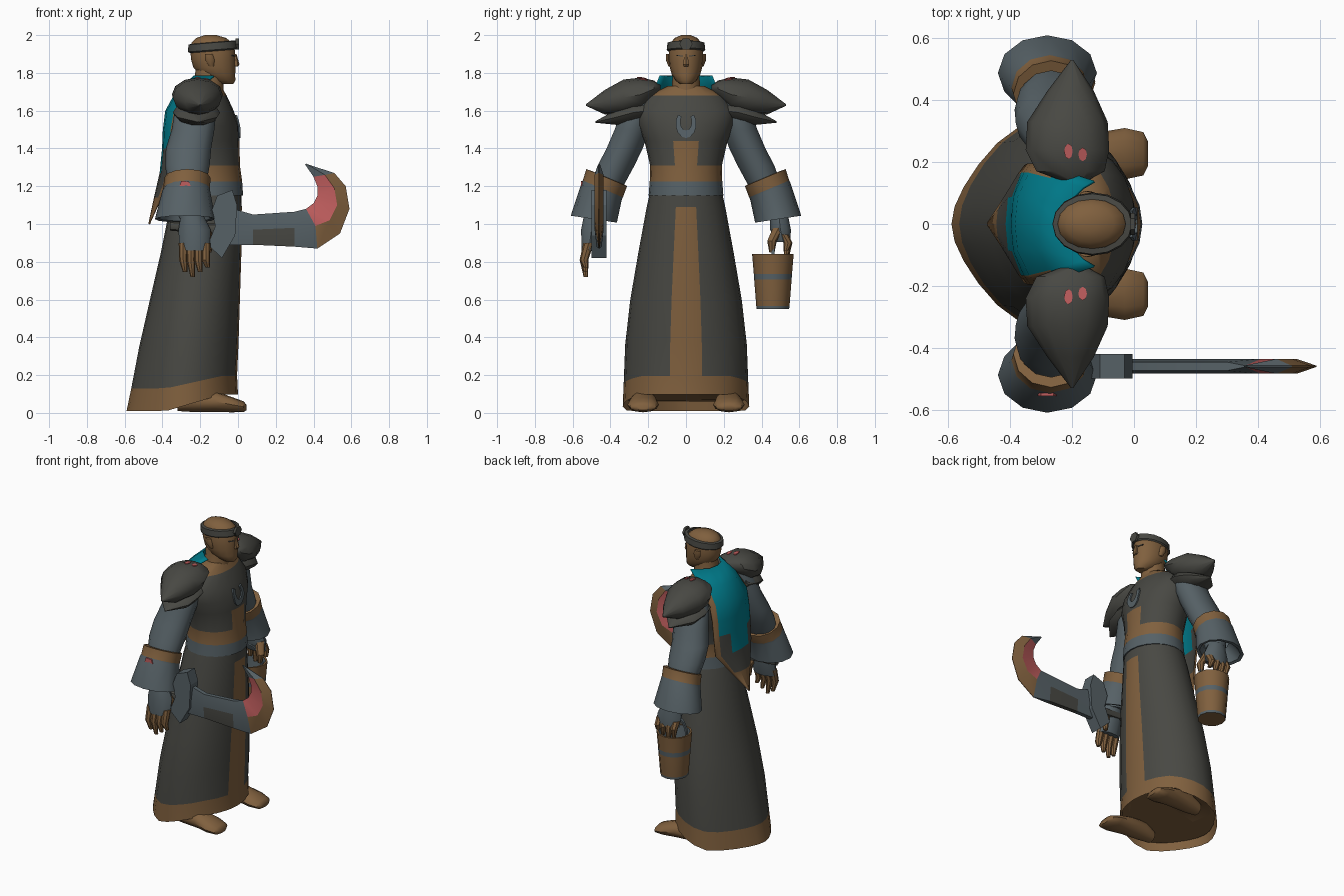
import bpy, bmesh, math
from mathutils import Vector
from mathutils.bvhtree import BVHTree

if "Cube" in bpy.data.objects:
    bpy.data.objects.remove(bpy.data.objects["Cube"])

DARK, GREY, BROWN, TEAL, RED = range(5)
MATS = []
for label, rgb in [("dark cloth", (72, 72, 67)), ("blue grey", (86, 97, 102)), ("brown", (128, 96, 62)),
                   ("teal", (0, 122, 138)), ("red", (192, 94, 94))]:
    m = bpy.data.materials.new(label)
    m.diffuse_color = [((c / 255 + 0.055) / 1.055) ** 2.4 if c > 10 else 0.0 for c in rgb] + [1]
    m.use_nodes = True
    m.node_tree.nodes["Principled BSDF"].inputs["Base Color"].default_value = m.diffuse_color
    MATS.append(m)


def make(name, verts, faces, paint, angle=40):
    """Mesh object; paint is a material index or a rule on the face centre."""
    bm = bmesh.new()
    vs = [bm.verts.new(v) for v in verts]
    for f in faces:
        bm.faces.new([vs[i] for i in f])
    bmesh.ops.recalc_face_normals(bm, faces=bm.faces)
    for f in bm.faces:
        f.material_index = paint(f.calc_center_median()) if callable(paint) else paint
    me = bpy.data.meshes.new(name)
    bm.to_mesh(me)
    bm.free()
    for m in MATS:
        me.materials.append(m)
    ob = bpy.data.objects.new(name, me)
    bpy.context.collection.objects.link(ob)
    bpy.context.view_layer.objects.active = ob
    ob.select_set(True)
    bpy.ops.object.shade_smooth_by_angle(angle=math.radians(angle))
    ob.select_set(False)
    return ob


def loft(name, rings, paint, n=12, axis="z", side=1, caps=(True, True), tweak=None, angle=40):
    """Skin elliptical rings (cx, cy, cz, ra, rb) stacked along an axis; side=-1 mirrors in y."""
    verts, faces = [], []
    for cx, cy, cz, ra, rb in rings:
        for k in range(n):
            a = 2 * math.pi * k / n
            p, q = ra * math.cos(a), rb * math.sin(a)
            off = {"z": (p, q, 0), "y": (p, 0, q), "x": (0, p, q)}[axis]
            v = Vector((cx, cy, cz)) + Vector(off)
            if tweak:
                v = tweak(v)
            verts.append((v.x, v.y * side, v.z))
    for r in range(len(rings) - 1):
        for k in range(n):
            j = (k + 1) % n
            faces.append((r * n + k, r * n + j, (r + 1) * n + j, (r + 1) * n + k))
    if caps[0]:
        faces.append(tuple(range(n)))
    if caps[1]:
        faces.append(tuple(range((len(rings) - 1) * n, len(rings) * n)))
    return make(name, verts, faces, paint, angle)


def prism(name, pts, to3d, d0, d1, paint):
    """Extrude a 2D outline from depth d0 to d1."""
    n = len(pts)
    verts = [to3d(a, b, d) for d in (d0, d1) for a, b in pts]
    faces = [tuple(range(n)), tuple(range(n, 2 * n))]
    faces += [(i, (i + 1) % n, n + (i + 1) % n, n + i) for i in range(n)]
    return make(name, verts, faces, paint, 20)


def mark(name, target, near, ra, rb):
    """Small red patch laid on the target surface below a point."""
    tree = BVHTree.FromPolygons([v.co for v in target.data.vertices], [p.vertices for p in target.data.polygons])
    verts, k = [], 8
    for lift in (-.003, .005):
        for i in range(k):
            a = 2 * math.pi * i / k
            p = Vector(near) + Vector((ra * math.cos(a), rb * math.sin(a), 0))
            verts.append(tree.ray_cast(p, Vector((0, 0, -1)))[0] + Vector((0, 0, lift)))
    faces = [tuple(range(k)), tuple(range(k, 2 * k))] + [(i, (i + 1) % k, k + (i + 1) % k, k + i) for i in range(k)]
    make(name, verts, faces, RED)


# Robe skirt: hem lifts towards the front, back narrows to a soft ridge
def hem_lift(v):
    w = max(0, 1 - v.z / 0.5)
    lift = 0.09 * w * min(1, max(0, (v.x + 0.38) / 0.3))
    t = max(0, (-.29 - v.x) / .3)
    return Vector((v.x, v.y * (1 - .38 * t * t), v.z + lift))


def skirt_paint(c):
    if c.z < 0.13 + 0.07 * min(1, max(0, (c.x + 0.38) / 0.3)):
        return BROWN
    stripe = c.x > -0.1 and abs(c.y) < 0.056 and c.z < 1.1
    return BROWN if stripe else DARK


loft("robe_skirt", [(-.295, 0, .01, .295, .335), (-.285, 0, .13, .28, .33), (-.26, 0, .35, .263, .322),
                    (-.228, 0, .6, .238, .295), (-.195, 0, .85, .213, .252), (-.17, 0, 1.09, .19, .208),
                    (-.16, 0, 1.17, .178, .19)],
     skirt_paint, 24, caps=(False, True), tweak=hem_lift)
loft("robe_lining", [(-.29, 0, .06, .28, .32), (-.29, 0, .065, .27, .31)], BROWN, 24, tweak=hem_lift)


# Torso with belt, waistband, apron panel and collar
def torso_paint(c):
    if c.z < 1.23:
        return GREY
    if c.z < 1.31 or c.z > 1.68:
        return BROWN
    return BROWN if c.x > -0.1 and abs(c.y) < 0.08 and c.z < 1.44 else DARK


loft("torso", [(-.16, 0, 1.15, .187, .198), (-.158, 0, 1.225, .18, .192), (-.16, 0, 1.31, .17, .19),
               (-.17, 0, 1.44, .178, .22), (-.178, 0, 1.52, .183, .255), (-.185, 0, 1.6, .162, .265),
               (-.175, 0, 1.68, .115, .2), (-.165, 0, 1.73, .075, .1)], torso_paint, 20)
crescent = [(.055 * math.cos(a), 1.53 + .075 * math.sin(a)) for a in [math.radians(140 + 26 * i) for i in range(11)]]
crescent += [(.03 * math.cos(a), 1.54 + .045 * math.sin(a)) for a in [math.radians(400 - 26 * i) for i in range(11)]]
prism("chest_emblem", crescent, lambda a, b, d: (d - 0.3 * max(0, b - 1.52), a, b), .003, .012, GREY)

# Cape: teal panel, brown border, dark tail running to a point
rows = [(1.785, -.235, -.13, .14), (1.7, -.33, -.24, .175), (1.6, -.385, -.315, .195), (1.5, -.398, -.335, .195),
        (1.4, -.402, -.345, .195), (1.27, -.415, -.355, .19), (1.14, -.445, -.41, .1), (1.0, -.475, -.475, .004)]
cols = [-1, -.85, -.45, 0, .45, .85, 1]
verts = [(xc + (xe - xc) * abs(t) ** 2.6, t * hw, z) for z, xc, xe, hw in rows for t in cols]
faces = [(r * 7 + c, r * 7 + c + 1, r * 7 + c + 8, r * 7 + c + 7) for r in range(len(rows) - 1) for c in range(6)]


def cape_paint(c):
    hw = .19 if c.z > 1.27 else .19 * (c.z - 1.0) / .27
    if abs(c.y) > .8 * hw and c.z < 1.72 or c.z < 1.1:
        return BROWN
    return TEAL if c.z > 1.38 or (c.z > 1.28 and abs(c.y) < .08) else DARK


cape = make("cape", verts, faces, cape_paint)
cape.modifiers.new("thickness", "SOLIDIFY").thickness = 0.01

# Neck, head, nose, ears and brows
loft("neck", [(-.165, 0, 1.62, .1, .11), (-.155, 0, 1.71, .078, .075), (-.15, 0, 1.82, .075, .07)], BROWN)
loft("head", [(-.07, 0, 1.742, .045, .032), (-.082, 0, 1.76, .068, .055), (-.11, 0, 1.79, .095, .075),
              (-.125, 0, 1.83, .112, .086), (-.131, 0, 1.87, .117, .09), (-.135, 0, 1.92, .118, .09),
              (-.138, 0, 1.96, .108, .08), (-.142, 0, 1.985, .078, .06), (-.145, 0, 2.0, .03, .025)], BROWN, 16)
loft("nose", [(-.012, 0, 1.835, .012, .016), (-.01, 0, 1.845, .018, .018), (-.016, 0, 1.9, .008, .009)], BROWN, 6)
for s, tag in ((1, "left"), (-1, "right")):
    loft(tag + "_ear", [(-.14, .085, 1.835, .012, .008), (-.15, .095, 1.87, .026, .012),
                        (-.155, .096, 1.9, .02, .01)], BROWN, 8, side=s)
    prism(tag + "_brow", [(s * .016, 1.886), (s * .05, 1.89), (s * .05, 1.895), (s * .016, 1.892)],
          lambda a, b, d: (d - 6 * a * a, a, b), -.02, -.0115, DARK)
loft("headband", [(-.133, 0, 1.915, .122, .095), (-.133, 0, 1.922, .131, .102), (-.135, 0, 1.96, .128, .098),
                  (-.135, 0, 1.963, .108, .08)], DARK, 16, caps=(False, False),
     tweak=lambda v: Vector((v.x, v.y, v.z + .08 * (v.x + .13))))
prism("headband_plate", [(.035 * math.cos(math.pi * k / 3), 1.953 + .034 * math.sin(math.pi * k / 3)) for k in range(6)],
      lambda a, b, d: (d, a, b), -.012, .004, DARK)


# Paired parts: pauldrons, arms, cuffs, hands, feet
def cuff_tilt(v):
    return Vector((v.x, v.y, v.z + (.42 if v.z > 1.1 else .15) * (v.y - .45)))


for s, tag in ((1, "left"), (-1, "right")):
    pauldron = loft(tag + "_upper_pauldron",
                    [(-.19, .135, 1.715, .03, .02), (-.205, .17, 1.715, .11, .045), (-.215, .24, 1.685, .135, .09),
                     (-.215, .33, 1.67, .13, .095), (-.205, .43, 1.645, .075, .065), (-.2, .53, 1.63, .004, .004)],
                    DARK, 12, "y", s)
    loft(tag + "_lower_pauldron", [(-.215, .2, 1.6, .11, .045), (-.22, .28, 1.59, .125, .06),
                                   (-.215, .37, 1.565, .105, .042), (-.21, .48, 1.54, .004, .004)],
         DARK, 10, "y", s)
    mark(tag + "_mark_inner", pauldron, (-.212, s * .235, 2), .014, .025)
    mark(tag + "_mark_outer", pauldron, (-.166, s * .225, 2), .014, .022)
    loft(tag + "_arm", [(-.215, .22, 1.68, .08, .06), (-.225, .255, 1.6, .11, .09), (-.238, .285, 1.5, .113, .095),
                        (-.262, .325, 1.4, .12, .098), (-.268, .37, 1.31, .118, .1), (-.27, .42, 1.2, .1, .09),
                        (-.25, .485, 1.03, .06, .055)], GREY, 14, side=s)
    loft(tag + "_cuff", [(-.268, .41, 1.26, .1, .085), (-.268, .42, 1.258, .122, .108), (-.272, .44, 1.19, .124, .106),
                         (-.274, .445, 1.18, .126, .106), (-.28, .488, 1.02, .16, .122), (-.28, .486, 1.025, .14, .1),
                         (-.272, .455, 1.11, .09, .07)],
         lambda c: BROWN if c.z - .42 * (abs(c.y) - .45) > 1.187 else GREY, 12, side=s, caps=(False, False),
         tweak=cuff_tilt)
    low = 0 if s < 0 else .09      # the left hand curls around the bucket handle
    loft(tag + "_glove", [(-.245, .49, 1.06, .055, .05), (-.23, .5, .97, .085, .058),
                          (-.23, .515, .86 + low / 2, .08, .04)], GREY, 10, side=s)
    for k in range(4):
        x = -.29 + .04 * k
        tip = .72 + .025 * abs(k - 1) + low
        loft(f"{tag}_finger_{k}", [(x, .515, .9 + low / 2, .024, .028), (x, .54, .81 + low, .022, .023),
                                   (x + .01, .53, tip, .012, .012)], BROWN, 8, side=s)
    loft(tag + "_thumb", [(-.18, .49, .98, .03, .03), (-.15, .455, .91, .025, .025),
                          (-.155, .455, .85, .014, .014)], BROWN, 8, side=s)
    loft(tag + "_foot", [(-.32, .22, .05, .04, .04), (-.24, .22, .065, .06, .06), (-.12, .225, .06, .07, .055),
                         (-.03, .227, .043, .083, .04), (.03, .227, .033, .07, .028), (.045, .227, .028, .04, .014)],
         BROWN, 12, "x", s)
prism("cuff_mark", [(-.31, 1.2), (-.25, 1.2), (-.26, 1.225), (-.3, 1.228)], lambda a, b, d: (a, d, b), -.556, -.547, RED)

# Bucket with hoop band, open top and wire handle
BX, BY = -.235, .46
loft("bucket", [(BX, BY, z, r, r) for z, r in [(.55, .086), (.565, .088), (.705, .099), (.735, .101), (.84, .11),
                                               (.84, .098), (.6, .08)]],
     lambda c: GREY if abs(c.z - .72) < .012 or .551 < c.z < .562 else BROWN, 12, angle=40)
arc = [(BX + .1 * math.cos(math.pi * k / 8), .83 + .13 * math.sin(math.pi * k / 8)) for k in range(9)]
ring = [(BX + .088 * math.cos(math.pi * k / 8), .83 + .118 * math.sin(math.pi * k / 8)) for k in range(8, -1, -1)]
prism("bucket_handle", arc + ring, lambda a, b, d: (a, d, b), BY - .008, BY + .008, GREY)

# Hooked blade: three edge lines (outer, ridge, inner) with a thicker ridge
outer = [(-.06, .89), (.08, .89), (.3, .88), (.42, .87), (.54, .95), (.59, 1.08), (.57, 1.2), (.51, 1.27), (.365, 1.317)]
ridge = [(-.06, .99), (.08, .97), (.3, .98), (.41, .99), (.485, 1.02), (.525, 1.1), (.51, 1.19), (.46, 1.26), (.36, 1.32)]
inner = [(-.06, 1.09), (.08, 1.05), (.3, 1.065), (.36, 1.08), (.4, 1.11), (.42, 1.15), (.42, 1.2), (.4, 1.25), (.355, 1.315)]
n = len(outer)
BLADE_Y = -.46
verts = [(x, BLADE_Y + d * (.014 if i < 3 else .002), z) for d in (-1, 1) for line in (outer, inner)
         for i, (x, z) in enumerate(line)]
verts += [(x, BLADE_Y + d * (.024 if i < n - 1 else .003), z) for d in (-1, 1) for i, (x, z) in enumerate(ridge)]
faces = [(e + i, e + i + 1, m + i + 1, m + i) for m, es in ((4 * n, (0, n)), (5 * n, (2 * n, 3 * n)))
         for e in es for i in range(n - 1)]
faces += [(e + i, e + i + 1, e + 2 * n + i + 1, e + 2 * n + i) for e in (0, n) for i in range(n - 1)]


def blade_paint(c):
    if c.x < .37 and c.z < 1.15 or c.z > 1.275:
        return DARK if .1 < c.x < .25 and c.z < .95 else GREY
    near = lambda pts: min(math.hypot(c.x - (a[0] + b[0]) / 2, c.z - (a[1] + b[1]) / 2) for a, b in zip(pts, pts[1:]))
    return BROWN if near(outer) < near(inner) else RED


make("hook_blade", verts, faces, blade_paint, 20)
prism("blade_guard", [(-.11, 1.15), (-.03, 1.18), (-.005, 1.1), (-.015, .94), (-.085, .82), (-.16, .89), (-.12, .99),
                      (-.14, 1.07)], lambda a, b, d: (a, d, b), -.5, -.42, GREY)
loft("blade_grip", [(-.36, -.46, .99, .022, .025), (-.08, -.46, .97, .025, .03)], DARK, 8, "x")
